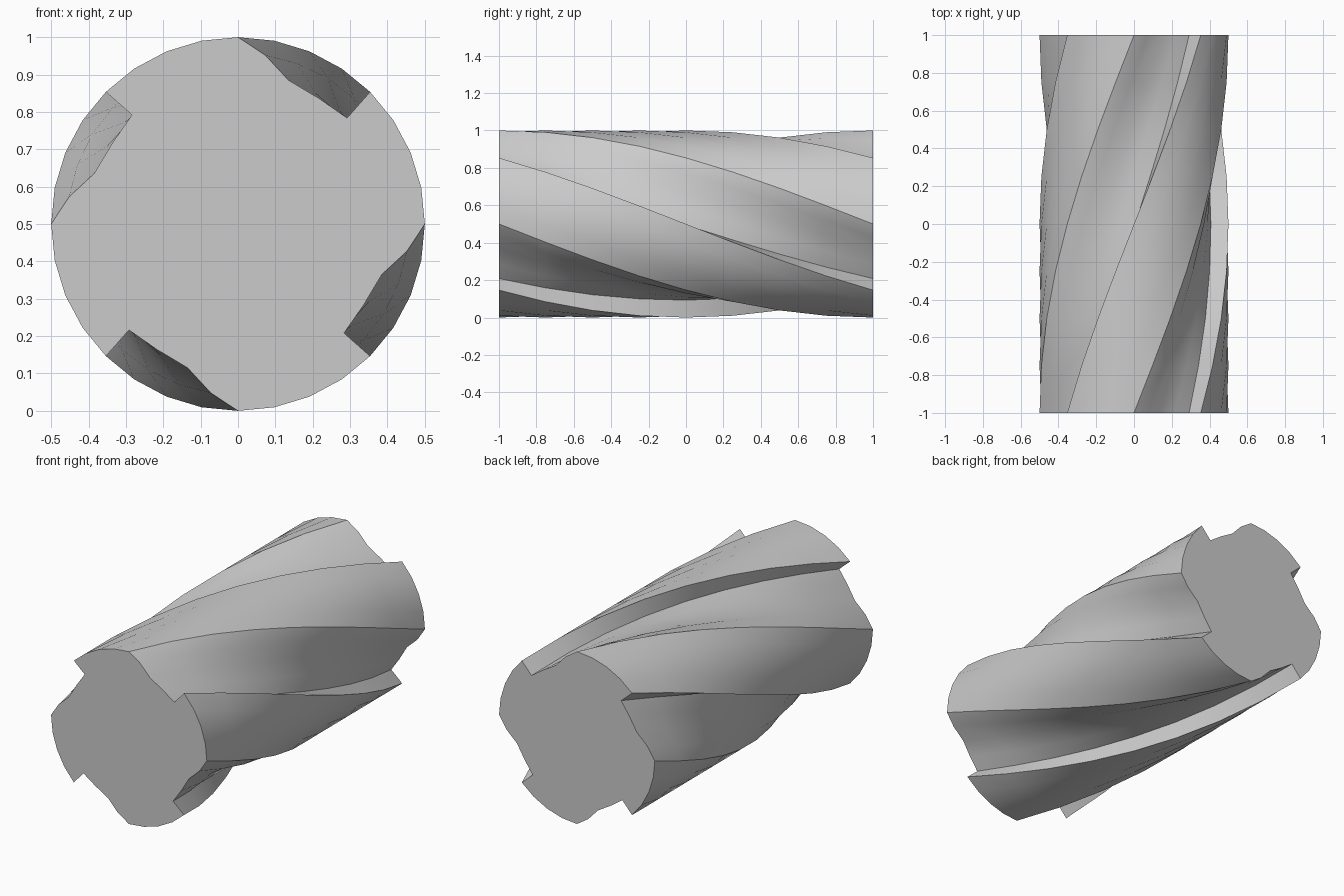
import bpy, bmesh
from math import radians, sin, cos

if "Cube" in bpy.data.objects:
    bpy.data.objects.remove(bpy.data.objects["Cube"])

# One quarter of the fluted cross-section: (angle in degrees, radius)
QUARTER = [(90, .5), (80.9, .458), (70.7, .408), (57, .40), (44.2, .407),
           (45, .5), (33.75, .5), (22.5, .5), (11.25, .5)]
STEPS = 8        # rings along the length
TWIST = -90      # total twist from front to back
LENGTH = 2.0

bm = bmesh.new()
rings = []
for i in range(STEPS + 1):
    t = i / STEPS
    ring = []
    for q in range(4):
        for ang, r in QUARTER:
            a = radians(ang - 90 * q + TWIST * t)
            ring.append(bm.verts.new((r * cos(a), (t - .5) * LENGTH, .5 + r * sin(a))))
    rings.append(ring)

# Twisted side walls
n = len(rings[0])
for a, b in zip(rings, rings[1:]):
    for k in range(n):
        bm.faces.new((a[k], a[(k + 1) % n], b[(k + 1) % n], b[k]))

# Flat ends
bm.faces.new(rings[0])
bm.faces.new(rings[-1])
bmesh.ops.recalc_face_normals(bm, faces=bm.faces)

mesh = bpy.data.meshes.new("twisted_fluted_shaft")
bm.to_mesh(mesh)
bm.free()
shaft = bpy.data.objects.new("twisted_fluted_shaft", mesh)
bpy.context.collection.objects.link(shaft)
bpy.context.view_layer.objects.active = shaft
shaft.select_set(True)
bpy.ops.object.shade_smooth_by_angle(angle=radians(40))
